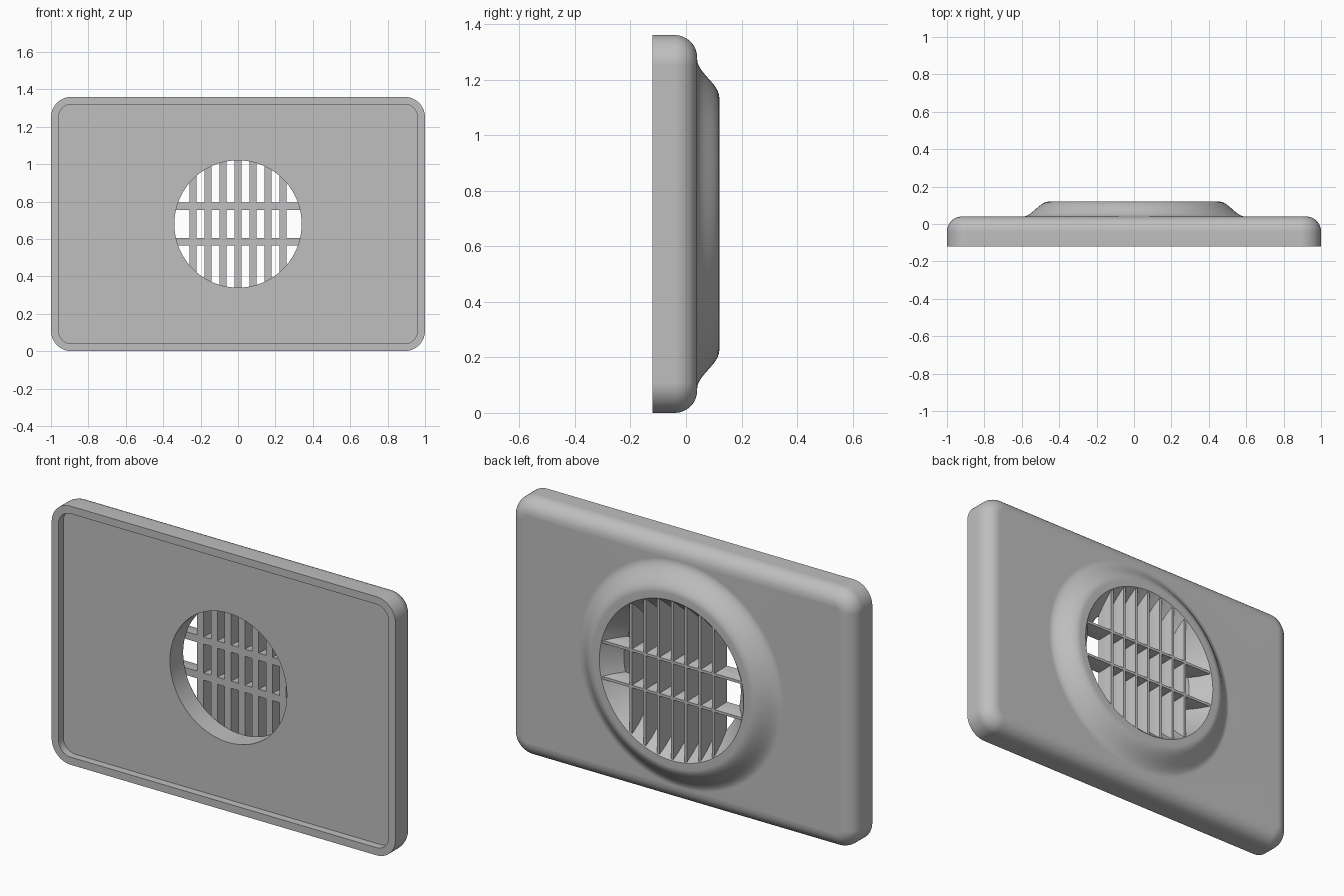
import bpy, bmesh
from math import sin, cos, pi, radians, sqrt

cube = bpy.data.objects.get("Cube")
if cube:
    bpy.data.objects.remove(cube, do_unlink=True)

MID_Z = 0.68      # height of the vent centre
STEPS = 24        # points per quarter turn
HOLE_R, MOUTH_R = 0.34, 0.42
GRILLE_Y, BACK_Y = 0.03, 0.12

grey = bpy.data.materials.new("plain grey")
grey.use_nodes = True
colour = (0.52, 0.52, 0.52, 1)
grey.diffuse_color = colour
grey.node_tree.nodes["Principled BSDF"].inputs["Base Color"].default_value = colour


def finish(bm, name):
    bmesh.ops.recalc_face_normals(bm, faces=bm.faces)
    mesh = bpy.data.meshes.new(name)
    bm.to_mesh(mesh)
    bm.free()
    mesh.materials.append(grey)
    obj = bpy.data.objects.new(name, mesh)
    bpy.context.collection.objects.link(obj)
    return obj


def rounded_rect(inset, y):
    """Rounded rectangle outline, shrunk by inset."""
    r = 0.11 - inset
    pts = []
    for q in range(4):
        sx = 1 if q in (0, 3) else -1
        sz = 1 if q < 2 else -1
        for i in range(STEPS):
            a = (q + i / (STEPS - 1)) * pi / 2
            pts.append((sx * 0.89 + r * cos(a), y, MID_Z + sz * 0.57 + r * sin(a)))
    return pts


def circle(r, y):
    n = 4 * STEPS
    return [(r * cos((i + 0.5) * 2 * pi / n), y, MID_Z + r * sin((i + 0.5) * 2 * pi / n))
            for i in range(n)]


# Cover plate: lip, recessed floor, flared opening, raised collar, rounded edge
rings = [rounded_rect(0, -0.12), rounded_rect(0.04, -0.12), rounded_rect(0.04, -0.08),
         circle(HOLE_R, -0.08), circle(HOLE_R, GRILLE_Y), circle(MOUTH_R, BACK_Y)]
for i in range(13):
    s = i / 12
    rings.append(circle(0.455 + 0.14 * s, 0.08 + 0.04 * cos(pi * s)))
for i in range(9):
    t = (1 - i / 8) * pi / 2
    rings.append(rounded_rect(0.08 * (1 - cos(t)), -0.04 + 0.08 * sin(t)))

bm = bmesh.new()
loops = [[bm.verts.new(p) for p in ring] for ring in rings]
for k, a in enumerate(loops):
    b = loops[(k + 1) % len(loops)]
    for i in range(len(a)):
        j = (i + 1) % len(a)
        bm.faces.new((a[i], a[j], b[j], b[i]))
plate = finish(bm, "cover_plate")
bpy.context.view_layer.objects.active = plate
plate.select_set(True)
bpy.ops.object.shade_smooth_by_angle(angle=radians(30))
plate.select_set(False)
weighted = plate.modifiers.new("even shading", 'WEIGHTED_NORMAL')
weighted.keep_sharp = True


# Grille bars: tapered blades whose ends follow the flared opening
def bar(name, offset, upright):
    section = [(0.019, GRILLE_Y), (0.015, 0.075), (0.007, 0.115)]
    outline = section + [(-w, y) for w, y in reversed(section)]
    bm = bmesh.new()
    ends = []
    for side in (-1, 1):
        end = []
        for w, y in outline:
            across = offset + w
            flare = (y - GRILLE_Y) / (BACK_Y - GRILLE_Y)
            r = HOLE_R + (MOUTH_R - HOLE_R) * flare + 0.003
            along = side * sqrt(r * r - across * across)
            x, z = (across, along) if upright else (along, across)
            end.append(bm.verts.new((x, y, MID_Z + z)))
        bm.faces.new(end)
        ends.append(end)
    a, b = ends
    for i in range(len(a)):
        j = (i + 1) % len(a)
        bm.faces.new((a[i], a[j], b[j], b[i]))
    return finish(bm, name)


for i in range(7):
    bar(f"upright_bar_{i + 1}", (i - 3) * 0.08, True)
for label, offset in (("lower", -0.095), ("upper", 0.095)):
    bar(f"{label}_cross_bar", offset, False)
